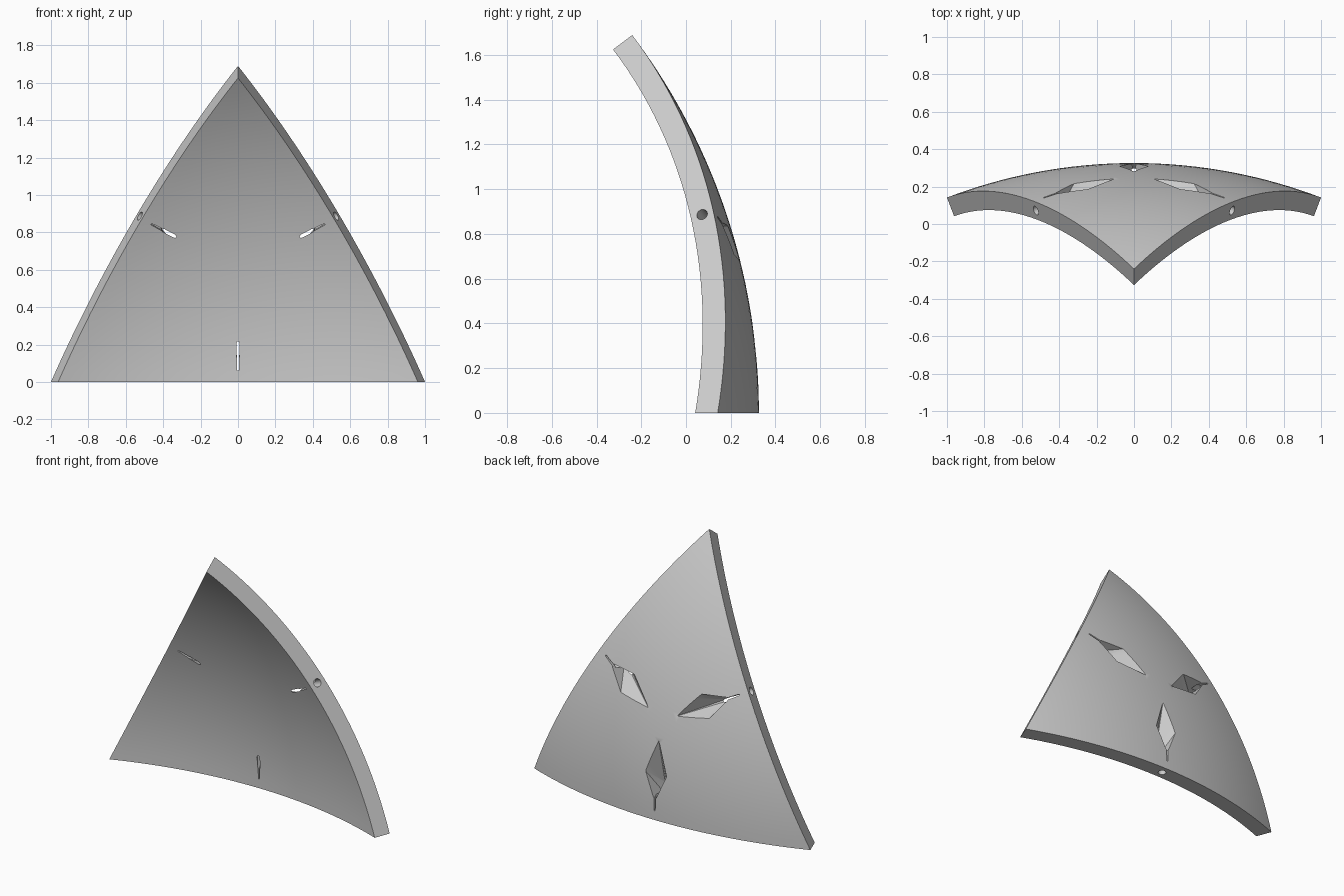
import bpy, bmesh, math
from mathutils import Vector, Matrix

cube = bpy.data.objects.get("Cube")
if cube:
    bpy.data.objects.remove(cube, do_unlink=True)

# Dome proportions: equilateral spherical triangle
PHI = (1 + math.sqrt(5)) / 2
R = math.sqrt(PHI ** 4 + 1)          # outer radius, base edge spans x = -1..1
INNER = R * 0.9617
BACK = 0.326
LEFT, RIGHT = Vector((1, PHI ** 2, 0)), Vector((-1, PHI ** 2, 0))
TOP = Vector((0, math.sqrt(5), math.sqrt(R * R - 5)))
AXIS = (LEFT + RIGHT + TOP).normalized()
TURNS = [Matrix.Rotation(math.radians(120 * i), 4, AXIS) for i in range(3)]

grey = bpy.data.materials.new("light grey")
grey.use_nodes = True
grey.diffuse_color = (0.6, 0.6, 0.6, 1)
grey.node_tree.nodes["Principled BSDF"].inputs["Base Color"].default_value = (0.6, 0.6, 0.6, 1)


def make_object(name, bm):
    bmesh.ops.recalc_face_normals(bm, faces=bm.faces)
    mesh = bpy.data.meshes.new(name)
    bm.to_mesh(mesh)
    bm.free()
    mesh.materials.append(grey)
    obj = bpy.data.objects.new(name, mesh)
    bpy.context.collection.objects.link(obj)
    return obj


def on_shell(x, z, r):
    return Vector((x, math.sqrt(r * r - x * x - z * z), z))


def hull_cutter(name, points):
    """Three copies of a convex cutter, one per edge; points are (half width, z, radius)."""
    bm = bmesh.new()
    for turn in TURNS:
        verts = [bm.verts.new(turn @ on_shell(s * x, z, r))
                 for x, z, r in points for s in ((1, -1) if x else (1,))]
        bmesh.ops.convex_hull(bm, input=verts)
    return make_object(name, bm)


# Curved triangular shell
N = 32
bm = bmesh.new()
grid = {}
for i in range(N + 1):
    for j in range(N + 1 - i):
        p = TOP * i + LEFT * j + RIGHT * (N - i - j)
        grid[i, j] = bm.verts.new(p.normalized() * R)
for i in range(N):
    for j in range(N - i):
        bm.faces.new((grid[i, j], grid[i, j + 1], grid[i + 1, j]))
        if j:
            bm.faces.new((grid[i, j], grid[i + 1, j], grid[i + 1, j - 1]))
outer = bm.faces[:]
dup = bmesh.ops.extrude_face_region(bm, geom=outer, use_keep_orig=True)
for v in dup["geom"]:
    if isinstance(v, bmesh.types.BMVert):
        v.co *= INNER / R
panel = make_object("curved_panel", bm)

# Kite-shaped V pockets, sunk from the outside
pockets = hull_cutter("pocket_cutter", [
    (0, 0.52, R + 0.008), (0.08, 0.305, R + 0.008), (0.01, 0.145, R + 0.008),
    (0.006, 0.2, INNER - 0.005), (0.006, 0.13, INNER - 0.005)])

# Narrow slots running from each pocket towards the edge
slots = hull_cutter("slot_cutter", [
    (w, z, r) for w, z in ((0.007, 0.16), (0.004, 0.06))
    for r in (R + 0.02, INNER - 0.02)])

# Round holes in the edge faces, leading into the pockets
bm = bmesh.new()
for turn in TURNS:
    place = turn @ Matrix.Translation((0, (R + INNER) / 2, 0.05))
    bmesh.ops.create_cone(bm, cap_ends=True, segments=24, radius1=0.025,
                          radius2=0.025, depth=0.2, matrix=place)
holes = make_object("edge_hole_cutter", bm)

# Cut everything, then drop the cutters
bpy.ops.object.select_all(action='DESELECT')
bpy.context.view_layer.objects.active = panel
panel.select_set(True)
for cutter in (pockets, slots, holes):
    cutter.hide_render = True
    mod = panel.modifiers.new(cutter.name, 'BOOLEAN')
    mod.operation, mod.solver, mod.object = 'DIFFERENCE', 'EXACT', cutter
    bpy.ops.object.modifier_apply(modifier=mod.name)
    bpy.data.objects.remove(cutter, do_unlink=True)

panel.data.transform(Matrix.Translation((0, BACK - R, 0)))
bpy.ops.object.shade_smooth_by_angle(angle=math.radians(25))
